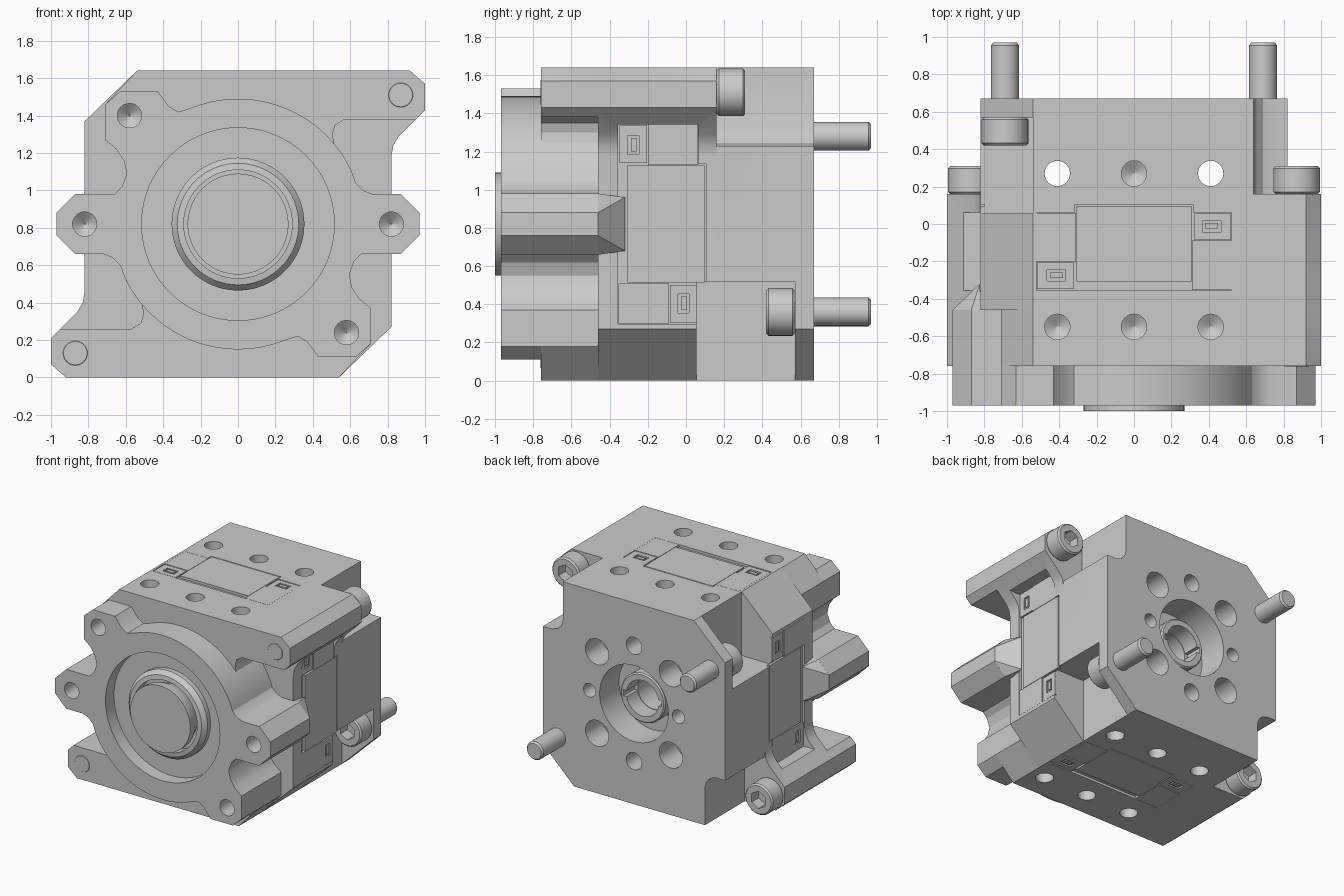
import bpy, bmesh, math
from mathutils import Matrix, Vector

if "Cube" in bpy.data.objects:
    bpy.data.objects.remove(bpy.data.objects["Cube"])

H = 0.82                                   # axis height; everything is built about the axis first
AX_Y = Matrix.Rotation(-math.pi / 2, 4, 'X')   # local z -> world y


def finish(bm, name):
    bmesh.ops.recalc_face_normals(bm, faces=bm.faces)
    me = bpy.data.meshes.new(name)
    bm.to_mesh(me)
    bm.free()
    ob = bpy.data.objects.new(name, me)
    bpy.context.collection.objects.link(ob)
    return ob


def prism(name, pts, y0, y1):
    bm = bmesh.new()
    f = bm.faces.new([bm.verts.new((x, y0, z)) for x, z in pts])
    r = bmesh.ops.extrude_face_region(bm, geom=[f])
    bmesh.ops.translate(bm, vec=(0, y1 - y0, 0),
                        verts=[v for v in r['geom'] if isinstance(v, bmesh.types.BMVert)])
    return finish(bm, name)


def box(name, x0, x1, y0, y1, z0, z1, m=Matrix()):
    ob = prism(name, [(x0, z0), (x1, z0), (x1, z1), (x0, z1)], y0, y1)
    ob.data.transform(m)
    return ob


def lathe(name, prof, m=AX_Y, seg=40):
    """Solid of revolution from (radius, height) pairs."""
    bm = bmesh.new()
    rings = [[bm.verts.new((r * math.cos(a), r * math.sin(a), t))
              for a in (math.pi / 2 + 2 * math.pi * i / seg for i in range(seg))] for r, t in prof]
    for p, q in zip(rings, rings[1:]):
        for i in range(seg):
            j = (i + 1) % seg
            bm.faces.new((p[i], p[j], q[j], q[i]))
    bm.faces.new(rings[0])
    bm.faces.new(rings[-1])
    bm.transform(m)
    return finish(bm, name)


def at(x, z, m=AX_Y):
    return Matrix.Translation((x, 0, z)) @ m


def boolean(ob, other, op='DIFFERENCE'):
    md = ob.modifiers.new('b', 'BOOLEAN')
    md.operation, md.solver, md.object = op, 'EXACT', other
    bpy.context.view_layer.objects.active = ob
    bpy.ops.object.modifier_apply(modifier='b')
    bpy.data.objects.remove(other)


def arc(a0, a1, r=0.67, n=24):
    return [(r * math.cos(math.radians(a0 + (a1 - a0) * i / n)),
             r * math.sin(math.radians(a0 + (a1 - a0) * i / n))) for i in range(n + 1)]


def twofold(half):
    return half + [(-x, -z) for x, z in half]


# outlines, each half repeated by a half turn about the axis
lug = [(0.97, 0.06), (0.87, 0.16), (0.72, 0.16), (0.67, 0.18), (0.63, 0.22)]
scallop = [(-0.71, 0.45), (-0.65, 0.40), (-0.61, 0.34), (-0.595, 0.27), (-0.62, 0.2),
           (-0.66, 0.16), (-0.87, 0.16), (-0.97, 0.06)]
flange = twofold(lug + arc(25, 112) + [(-0.32, 0.60), (-0.37, 0.63), (-0.43, 0.71), (-0.63, 0.71),
                                      (-0.71, 0.64)] + scallop)
middle = twofold(lug + arc(25, 40, n=6) + [(0.505, 0.48), (0.52, 0.53), (0.57, 0.56), (0.95, 0.56), (1, 0.61),
                                          (1, 0.75), (0.92, 0.82), (-0.54, 0.82), (-0.71, 0.64)] + scallop)
main = twofold([(0.82, 0.36), (0.83, 0.42), (0.86, 0.47), (1, 0.61), (1, 0.75), (0.92, 0.82),
                (-0.54, 0.82), (-0.82, 0.55)])
rear = twofold([(0.82, 0.41), (0.74, 0.41), (0.69, 0.425), (0.655, 0.46), (0.64, 0.51), (0.64, 0.82),
                (-0.54, 0.82), (-0.82, 0.55)])

# housing
body = prism('housing', main, -0.46, 0.16)
boolean(body, prism('c', rear, 0.16, 0.67), 'UNION')
boolean(body, prism('c', middle, -0.76, -0.46), 'UNION')
boolean(body, prism('c', flange, -0.97, -0.76), 'UNION')

# front pilot recess, coupling bore, rear bore
boolean(body, lathe('c', [(0.515, -1.1), (0.515, -0.86)], seg=80))
boolean(body, lathe('c', [(0.30, -0.9), (0.30, -0.3)], seg=48))
boolean(body, lathe('c', [(0.31, 0.42), (0.31, 0.8)], seg=48))

# rear face holes
for i in range(4):
    a = i * math.pi / 2
    boolean(body, lathe('c', [(0.105, 0.45), (0.105, 0.8)],
                        at(0.47 * math.cos(a + math.pi / 4), 0.47 * math.sin(a + math.pi / 4)), 28))
    r, d = (0.055, 0.40) if i % 2 == 0 else (0.07, 0.47)
    boolean(body, lathe('c', [(r, 0.5), (r, 0.8)], at(d * math.cos(a), d * math.sin(a)), 24))

for s in (1, -1):
    turn = Matrix.Rotation(0 if s == 1 else math.pi, 4, 'Y')
    # lug holes with conical bottoms
    for x, z in ((0.82, 0), (0.58, -0.58)):
        boolean(body, lathe('c', [(0.065, -1.1), (0.065, -0.65), (0.004, -0.6)], turn @ at(x, z), 24))
    # screw pocket in the chamfered edge
    boolean(body, box('c', 0.54, 1.2, 0.055, 0.57, -1, -0.3, turn))
    # mounting holes, top and bottom
    for x in (-0.41, 0, 0.41):
        for y in (-0.55, 0.27):
            deep = 0 if (y > 0 and x) else 0.62
            boolean(body, lathe('c', [(0.004, deep - 0.04), (0.068, deep), (0.068, 1)],
                                turn @ Matrix.Translation((x, y, 0)), 24))

# covers on all four sides, set in shallow recesses
for i, side in enumerate(('top', 'right', 'bottom', 'left')):
    m = Matrix.Rotation(i * math.pi / 2, 4, 'Y')
    boolean(body, box('c', -0.522, 0.522, -0.355, 0.062, 0.80, 1.1, m))
    boolean(body, box('c', -0.315, 0.315, -0.316, 0.105, 0.80, 1.1, m))
    box(side + '_cover', -0.307, 0.307, -0.307, 0.097, 0.798, H, m)
    for s in (1, -1):
        xs = sorted((s * 0.32, s * 0.518))
        ys = (-0.347, -0.205) if s == -1 else (-0.083, 0.057)
        rest = (-0.2, 0.06) if s == -1 else (-0.353, -0.088)
        box(side + '_cover_wing', *sorted((s * 0.31, s * 0.521)), *rest, 0.798, H, m)
        tab = box(side + '_cover_tab', *xs, *ys, 0.798, H - 0.003, m)
        cx, cy = s * 0.415, sum(ys) / 2
        boolean(tab, box('c', cx - 0.05, cx + 0.05, cy - 0.03, cy + 0.03, 0.806, 0.9, m))
        box(side + '_latch', cx - 0.035, cx + 0.035, cy - 0.012, cy + 0.018, 0.80, H - 0.004, m)

# sloped ends of the side lugs
for s in (1, -1):
    bm = bmesh.new()
    for x, y, z in ((0.97, -0.461, 0.06), (0.87, -0.461, 0.16), (0.815, -0.461, 0.16), (0.825, -0.32, 0.14)):
        for t in (1, -1):
            bm.verts.new((s * x, y, t * z))
    bmesh.ops.convex_hull(bm, input=bm.verts)
    finish(bm, 'lug_slope')


def screw(name, x, z, y_head, direction, tip):
    """Socket screw; head starts at y_head, socket faces along direction."""
    e = y_head + direction * 0.15
    c = direction * 0.012
    head = lathe(name + '_head', [(0.113, y_head), (0.125, y_head + c), (0.125, e - c), (0.113, e)], at(x, z))
    boolean(head, lathe('c', [(0.07, e - direction * 0.09), (0.07, e + direction * 0.1)], at(x, z), 6))
    d = math.copysign(0.015, tip - y_head)
    return lathe(name + '_shank', [(0.075, y_head + direction * 0.01), (0.075, tip - d), (0.063, tip)], at(x, z), 32)


for s in (1, -1):
    screw('corner_screw', s * 0.87, s * 0.69, 0.16, 1, -0.763)
    screw('rear_screw', s * 0.69, s * -0.46, 0.57, -1, 0.97)

# coupling hub with hexagonal clamp bore
hub = lathe('coupling_hub', [(0.355, -0.86), (0.355, -0.90), (0.325, -0.935), (0.29, -0.94), (0.29, -0.31)], seg=64)
boolean(hub, lathe('c', [(0.27, -1), (0.27, -0.94), (0.237, -0.86), (0.237, -0.82)], seg=48))
boolean(hub, lathe('c', [(0.235, -0.9), (0.235, -0.42)], seg=6))
lathe('clamp_pin', [(0.08, -0.43), (0.08, -0.80), (0.062, -0.80), (0.062, -0.965), (0.055, -0.975)], seg=32)

# rear output sleeve with keyways
sleeve = lathe('rear_sleeve', [(0.2, 0.40), (0.2, 0.55), (0.19, 0.56)], seg=48)
boolean(sleeve, lathe('c', [(0.145, 0.3), (0.145, 0.8)], seg=40))
boolean(sleeve, box('c', -0.17, 0.17, 0.3, 0.8, -0.025, 0.025))
boolean(body, lathe('c', [(0.14, 0.1), (0.14, 0.5)], seg=40))

# lift onto the ground and shade
for ob in bpy.data.objects:
    ob.location.z = H
    ob.select_set(True)
bpy.context.view_layer.objects.active = body
bpy.ops.object.shade_smooth_by_angle(angle=math.radians(25))
